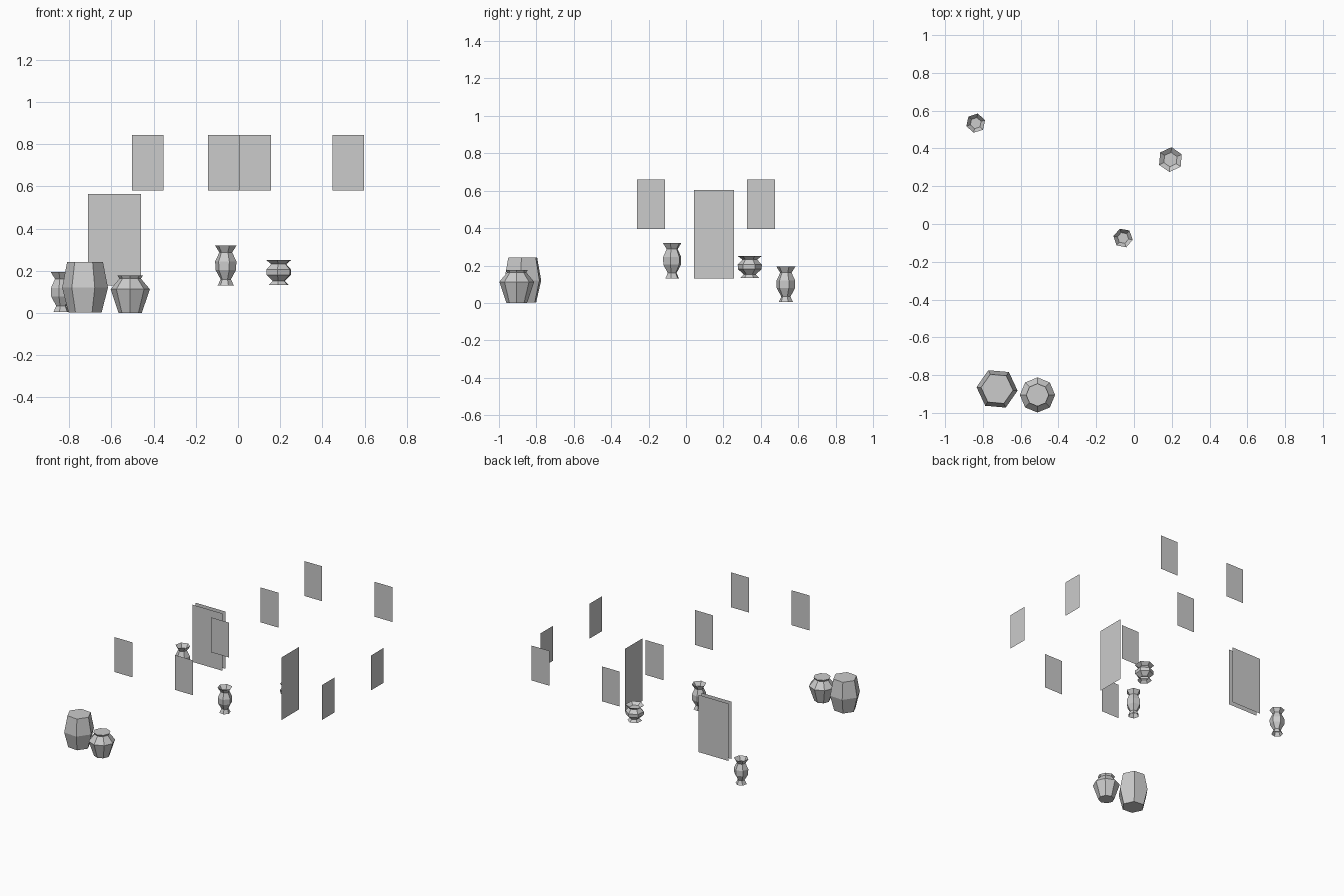
import bpy, bmesh, math

if "Cube" in bpy.data.objects:
    bpy.data.objects.remove(bpy.data.objects["Cube"])


def finish(name, bm):
    me = bpy.data.meshes.new(name)
    bm.to_mesh(me)
    bm.free()
    ob = bpy.data.objects.new(name, me)
    bpy.context.collection.objects.link(ob)
    return ob


def lathe(name, loc, profile, sides, angle, cap_start, rs=1.0, zs=1.0):
    """Low-poly turned shape; profile is (radius, height), last ring is capped."""
    bm = bmesh.new()
    rings = []
    for r, z in profile:
        ring = []
        for k in range(sides):
            a = math.radians(angle) + 2 * math.pi * k / sides
            ring.append(bm.verts.new((r * rs * math.cos(a), r * rs * math.sin(a), z * zs)))
        rings.append(ring)
    for low, high in zip(rings, rings[1:]):
        for k in range(sides):
            n = (k + 1) % sides
            bm.faces.new((low[k], low[n], high[n], high[k]))
    if cap_start:
        bm.faces.new(rings[0][::-1])
    bm.faces.new(rings[-1])
    ob = finish(name, bm)
    ob.location = loc
    return ob


def panel_y(name, x0, x1, y, z0, z1):
    """Flat sheet facing the front."""
    bm = bmesh.new()
    bm.faces.new([bm.verts.new(p) for p in
                  ((x0, y, z0), (x1, y, z0), (x1, y, z1), (x0, y, z1))])
    return finish(name, bm)


def panel_x(name, x, y0, y1, z0, z1):
    """Flat sheet facing the side."""
    bm = bmesh.new()
    bm.faces.new([bm.verts.new(p) for p in
                  ((x, y0, z0), (x, y1, z0), (x, y1, z1), (x, y0, z1))])
    return finish(name, bm)


# Slender vases: open foot, belly, flared rim, closed at the neck inside
vase = [(0.040, 0), (0.036, 0.006), (0.025, 0.030), (0.050, 0.075), (0.051, 0.115),
        (0.031, 0.158), (0.052, 0.190), (0.030, 0.160)]
lathe("vase_middle", (-0.058, -0.074, 0.13), vase, 6, -11, False)
lathe("vase_left", (-0.838, 0.534, 0.004), vase, 6, 18, False)

# Squat vase
lathe("vase_squat", (0.193, 0.341, 0.134), vase, 6, 25, False, 1.27, 0.62)

# Floor pots
lathe("barrel_pot", (-0.725, -0.873, 0),
      [(0.079, 0.003), (0.109, 0.12), (0.085, 0.243)], 6, -5, True)
lathe("shouldered_pot", (-0.511, -0.905, 0),
      [(0.055, 0), (0.093, 0.113), (0.051, 0.163), (0.060, 0.177)], 8, 0, True)

# Small hanging panels facing front
for i, (x, y) in enumerate([(-0.503, -0.765), (0.006, -0.765), (-0.142, -0.12),
                            (-0.142, 0.475), (-0.142, 1.0), (0.447, 1.0)]):
    panel_y(f"small_panel_{i + 1}", x, x + 0.15, y, 0.58, 0.845)

# Small hanging panels facing the side
for i, y in enumerate((-0.262, 0.325)):
    panel_x(f"side_panel_{i + 1}", 0.889, y, y + 0.15, 0.395, 0.66)

# Large panels: a close pair on the left, a single one on the right
for i, y in enumerate((0.468, 0.506)):
    panel_y(f"large_panel_{i + 1}", -0.71, -0.46, y, 0.13, 0.565)
panel_x("large_side_panel", 0.335, 0.043, 0.256, 0.13, 0.605)
